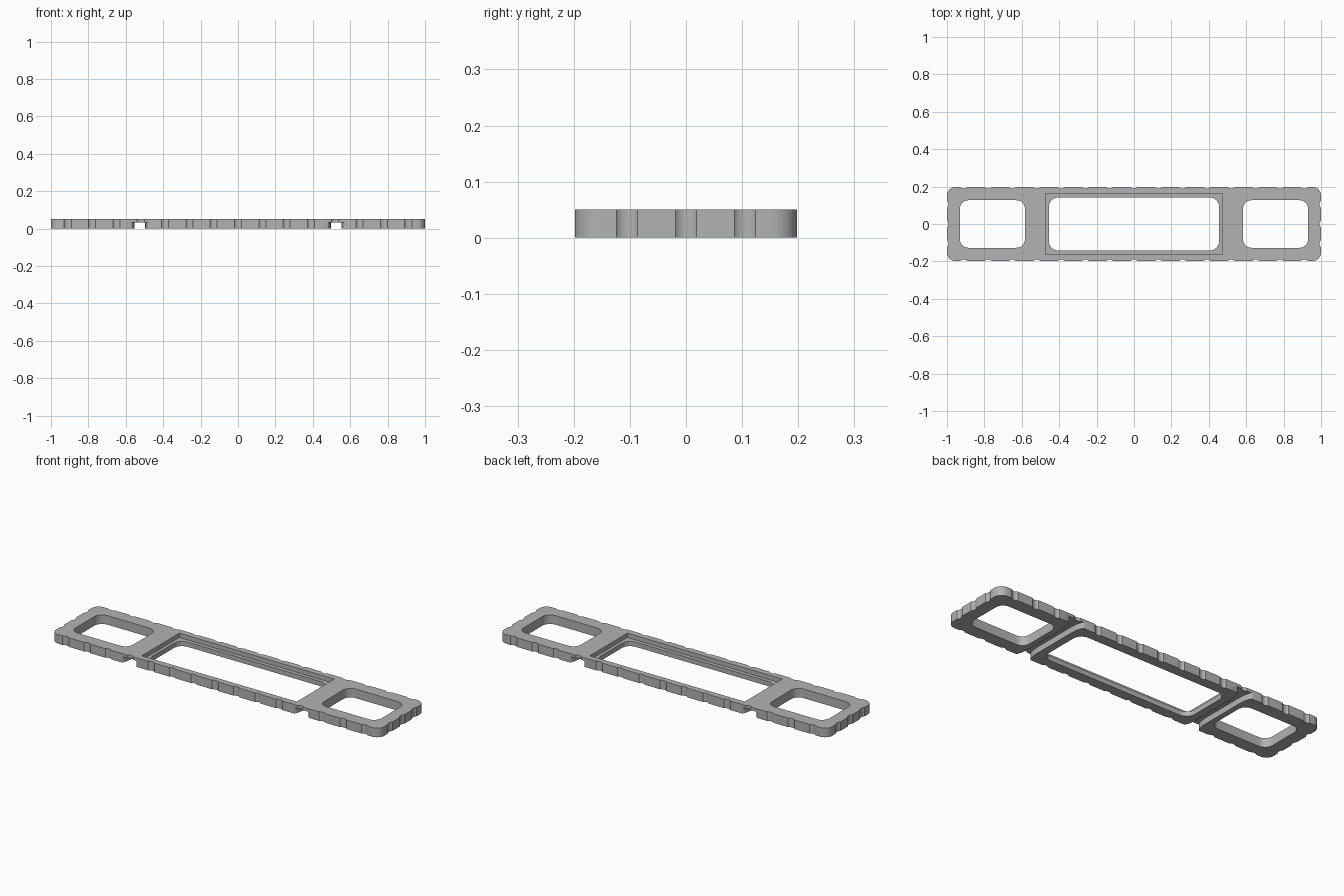
import bpy
import bmesh
from math import sin, cos, pi, radians

old = bpy.data.objects.get("Cube")
if old:
    bpy.data.objects.remove(old, do_unlink=True)

HX, HY, H = 1.0, 0.198, 0.05

grey = bpy.data.materials.new("mid grey")
grey.use_nodes = True
colour = (0.45, 0.45, 0.45, 1)
grey.diffuse_color = colour
grey.node_tree.nodes["Principled BSDF"].inputs["Base Color"].default_value = colour


def rounded_rect(cx, hx, hy, r, steps=8):
    """Counter-clockwise rounded rectangle centred on (cx, 0)."""
    points = []
    for quarter, (sx, sy) in enumerate([(1, 1), (-1, 1), (-1, -1), (1, -1)]):
        for i in range(steps + 1):
            a = (quarter + i / steps) * pi / 2
            points.append((cx + sx * (hx - r) + r * cos(a),
                           sy * (hy - r) + r * sin(a)))
    return points


def circle(cx, cy, r, steps=48):
    return [(cx + r * cos(2 * pi * i / steps), cy + r * sin(2 * pi * i / steps))
            for i in range(steps)]


def prisms(name, outlines, z0, z1):
    """One object holding an upright prism for each outline."""
    bm = bmesh.new()
    for outline in outlines:
        face = bm.faces.new([bm.verts.new((x, y, z0)) for x, y in outline])
        top = bmesh.ops.extrude_face_region(bm, geom=[face])["geom"]
        verts = [g for g in top if isinstance(g, bmesh.types.BMVert)]
        bmesh.ops.translate(bm, verts=verts, vec=(0, 0, z1 - z0))
    bmesh.ops.recalc_face_normals(bm, faces=bm.faces)
    mesh = bpy.data.meshes.new(name)
    bm.to_mesh(mesh)
    bm.free()
    mesh.materials.append(grey)
    obj = bpy.data.objects.new(name, mesh)
    bpy.context.collection.objects.link(obj)
    return obj


def cut(target, cutter):
    cutter.hide_render = True
    mod = target.modifiers.new(cutter.name, "BOOLEAN")
    mod.operation, mod.solver, mod.object = "DIFFERENCE", "EXACT", cutter
    bpy.context.view_layer.objects.active = target
    bpy.ops.object.modifier_apply(modifier=mod.name)
    bpy.data.objects.remove(cutter, do_unlink=True)


# Plate with rounded corners
plate = prisms("frame_plate", [rounded_rect(0, HX, HY, 0.045)], 0, H)

# Centre window and the two side windows
cut(plate, prisms("windows", [
    rounded_rect(0, 0.455, 0.142, 0.05),
    rounded_rect(0.757, 0.174, 0.127, 0.045),
    rounded_rect(-0.757, 0.174, 0.127, 0.045)], -0.1, 0.1))

# Square-cornered ledge sunk around the centre window
ledge = [(-0.472, -0.163), (0.472, -0.163), (0.472, 0.163), (-0.472, 0.163)]
cut(plate, prisms("ledge_recess", [ledge], 0.026, 0.1))

# Shallow scallops along the rim
chord, depth = 0.019, 0.008
r = (chord ** 2 + depth ** 2) / (2 * depth)
scallops = []
for s in (-1, 1):
    scallops += [circle(0.13 * k, s * (HY + r - depth), r) for k in range(-7, 8)]
    scallops += [circle(s * (HX + r - depth), 0.105 * k, r) for k in (-1, 0, 1)]
cut(plate, prisms("rim_scallops", scallops, -0.1, 0.1))


def channel(cx, half=0.028, flare=0.02, length=0.08, steps=8):
    """Straight channel whose mouths flare out in quarter ellipses."""
    side = [(half, 0)]
    for i in range(steps + 1):
        a = i / steps * pi / 2
        side.append((half + flare * (1 - cos(a)), HY - length * (1 - sin(a))))
    side.append((half + flare, HY + 0.05))
    right = [(x, -y) for x, y in reversed(side[1:])] + side
    left = [(-x, y) for x, y in reversed(right)]
    return [(cx + x, y) for x, y in right + left]


# Channels across the underside
cut(plate, prisms("underside_channels", [channel(-0.525), channel(0.525)], -0.1, 0.033))

for obj in bpy.context.selected_objects:
    obj.select_set(False)
plate.select_set(True)
bpy.context.view_layer.objects.active = plate
bpy.ops.object.shade_smooth_by_angle(angle=radians(30))
